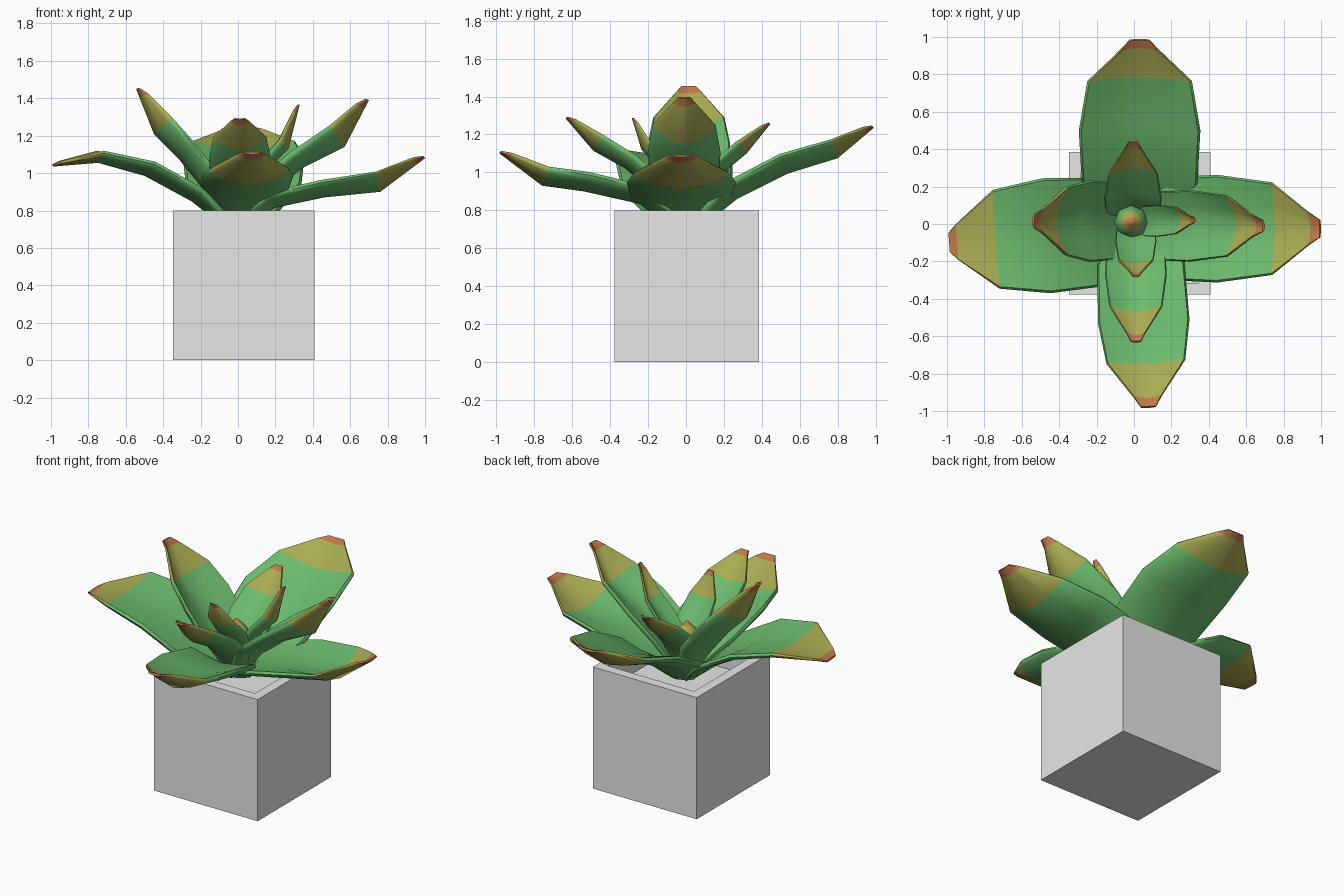
import bpy, bmesh, math
from mathutils import Vector

if "Cube" in bpy.data.objects:
    bpy.data.objects.remove(bpy.data.objects["Cube"])


def material(name, rgb):
    m = bpy.data.materials.new(name)
    m.diffuse_color = (*rgb, 1)
    m.use_nodes = True
    m.node_tree.nodes["Principled BSDF"].inputs["Base Color"].default_value = m.diffuse_color
    return m


GREY = material("pot grey", (0.8, 0.8, 0.8))
LEAF = [material("leaf green", (0.15, 0.5, 0.155)),
        material("leaf olive", (0.4, 0.41, 0.085)),
        material("tip orange", (0.52, 0.19, 0.065))]


def finish(bm, name, mats, smooth=None):
    bmesh.ops.recalc_face_normals(bm, faces=bm.faces[:])
    mesh = bpy.data.meshes.new(name)
    bm.to_mesh(mesh)
    bm.free()
    for m in mats:
        mesh.materials.append(m)
    ob = bpy.data.objects.new(name, mesh)
    bpy.context.collection.objects.link(ob)
    if smooth:
        bpy.ops.object.select_all(action='DESELECT')
        bpy.context.view_layer.objects.active = ob
        ob.select_set(True)
        bpy.ops.object.shade_smooth_by_angle(angle=math.radians(smooth))
    return ob


def skin(rings, bands, name, smooth):
    """Join closed rings of points; bands gives the colour of each segment."""
    bm = bmesh.new()
    loops = [[bm.verts.new(p) for p in ring] for ring in rings]
    n = len(loops[0])
    for a, b, band in zip(loops, loops[1:], bands):
        for i in range(n):
            j = (i + 1) % n
            bm.faces.new((a[i], a[j], b[j], b[i])).material_index = band
    bm.faces.new(loops[0]).material_index = bands[0]
    bm.faces.new(loops[-1]).material_index = bands[-1]
    return finish(bm, name, LEAF, smooth)


# Shared leaf shape: half-width and thickness along the length, root to tip
WIDTH = (0.4, 0.95, 1.0, 0.86, 0.31, 0.17)
THICK = (1.0, 1.1, 1.1, 0.9, 0.45, 0.3)
BANDS = (0, 0, 0, 1, 2)


def leaf(name, angle, base, width, cup, cup_tip, thick, keel):
    """Cupped leaf; keel is its underside centre line as (distance, height)."""
    a = math.radians(angle)
    out = Vector((math.cos(a), math.sin(a), 0))
    side = Vector((-math.sin(a), math.cos(a), 0))
    up = Vector((0, 0, 1))
    root = Vector((*base, 0))
    pts = [root + out * r + up * z for r, z in keel]
    pts.insert(4, pts[3].lerp(pts[4], 0.82))     # where the tip colour starts
    dirs = [(q - p).normalized() for p, q in zip(pts, pts[1:])]
    rings = []
    for i, p in enumerate(pts):
        tangent = (dirs[max(i - 1, 0)] * 0.8 + dirs[min(i, 4)] * 0.2).normalized()
        normal = side.cross(tangent)
        if normal.z < 0:
            normal.negate()
        w, t = width * WIDTH[i], thick * THICK[i]
        c = (cup if i < 3 else cup_tip if i < 5 else cup_tip * 0.4) * w

        def at(u, upper):
            lift = c * abs(u) ** 1.5
            if upper:
                lift += t * (1 - 0.3 * abs(u))
            return p + side * (u * w) + normal * lift
        us = (-0.96, -0.5, 0, 0.5, 0.96)
        ring = [at(u, False) for u in us]
        ring.append((at(1, False) + at(1, True)) / 2)
        ring += [at(u, True) for u in reversed(us)]
        ring.append((at(-1, False) + at(-1, True)) / 2)
        rings.append(ring)
    skin(rings, BANDS, name, 50)


# Outer leaves
leaf("outer_leaf_back", 90, (0.03, 0), 0.325, 0.24, 0.28, 0.05,
     ((.07, .70), (.27, .86), (.54, .995), (.80, 1.075), (.99, 1.235)))
leaf("outer_leaf_left", 184, (0, -0.03), 0.308, 0.17, 0.15, 0.045,
     ((.06, .70), (.25, .85), (.50, .985), (.75, 1.055), (.99, 1.035)))
leaf("outer_leaf_right", 0, (0, -0.025), 0.288, 0.22, 0.35, 0.045,
     ((.05, .73), (.20, .815), (.46, .87), (.76, .90), (1.0, 1.08)))
leaf("outer_leaf_front", 273, (0.025, 0), 0.245, 0.28, 0.36, 0.05,
     ((.06, .72), (.25, .835), (.54, .90), (.76, .93), (.985, 1.1)))

# Middle leaves
leaf("middle_leaf_left", 180, (0, 0.015), 0.218, 0.42, 0.58, 0.045,
     ((.05, .72), (.20, .93), (.32, 1.08), (.45, 1.21), (.545, 1.45)))
leaf("middle_leaf_right", 0, (0, -0.01), 0.192, 0.4, 0.72, 0.045,
     ((.05, .72), (.18, .90), (.35, 1.03), (.57, 1.14), (.70, 1.39)))
leaf("middle_leaf_front", 270, (0.01, 0), 0.165, 0.38, 0.55, 0.04,
     ((.05, .72), (.18, .90), (.32, 1.02), (.49, 1.115), (.635, 1.285)))
leaf("middle_leaf_back", 90, (-0.005, 0), 0.153, 0.38, 0.5, 0.035,
     ((.04, .72), (.12, .90), (.20, 1.0), (.32, 1.10), (.445, 1.255)))

# Inner leaves
leaf("inner_leaf_right", 1, (0, 0.015), 0.085, 0.45, 0.7, 0.035,
     ((.03, .80), (.10, .93), (.17, 1.03), (.27, 1.13), (.33, 1.365)))
leaf("inner_leaf_front", 270, (0.01, 0), 0.11, 0.38, 0.5, 0.03,
     ((.02, .80), (.08, .92), (.14, 1.02), (.235, 1.12), (.285, 1.285)))

# Central bud
bud = ((.04, .75), (.085, .88), (.09, .95), (.06, 1.015), (.028, 1.05), (.008, 1.07))
skin([[(-0.015 + r * math.cos(k * math.pi / 4), 0.01 + r * math.sin(k * math.pi / 4), z)
       for k in range(8)] for r, z in bud], (0, 0, 0, 1, 2), "centre_bud", 60)

# Square pot with a sunken top
bm = bmesh.new()
bmesh.ops.create_cube(bm, size=1)
for v in bm.verts:
    v.co = Vector((0.03 + v.co.x * 0.756, 0.004 + v.co.y * 0.764, (v.co.z + 0.5) * 0.8))
top = [f for f in bm.faces if f.calc_center_median().z > 0.79]
bmesh.ops.inset_region(bm, faces=top, thickness=0.09)
well = bmesh.ops.extrude_face_region(bm, geom=top)["geom"]
bmesh.ops.delete(bm, geom=top, context='FACES_ONLY')
for v in well:
    if isinstance(v, bmesh.types.BMVert):
        v.co.z -= 0.15
finish(bm, "pot", [GREY])
